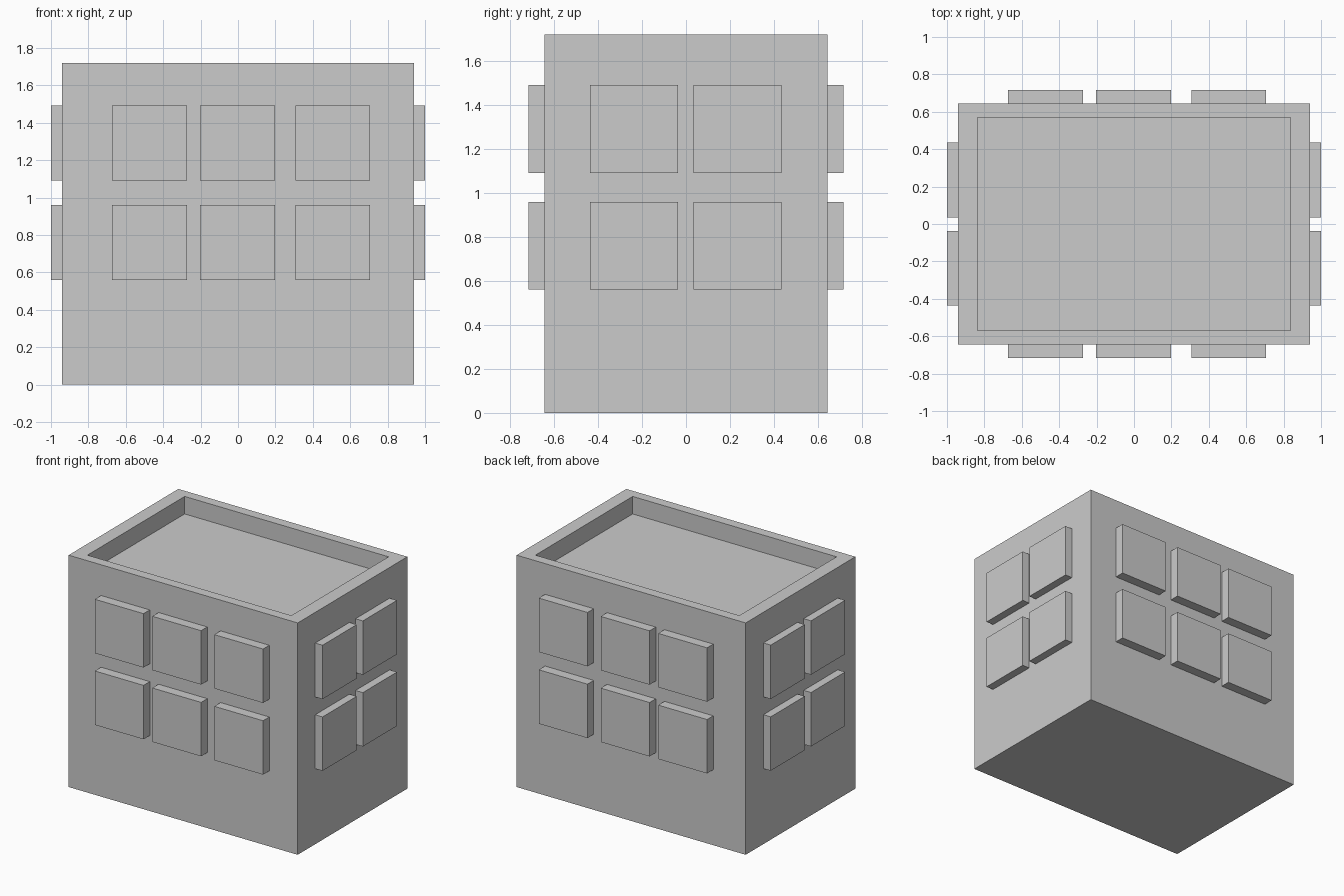
import bpy, bmesh
from mathutils import Matrix, Vector

if "Cube" in bpy.data.objects:
    bpy.data.objects.remove(bpy.data.objects["Cube"])

BX, BY, H = 0.94, 0.643, 1.72      # body half width, half depth, height
RIM_X, RIM_Y, SINK = 0.837, 0.57, 0.13
WIN = 0.4                          # window panel size


def finish(bm, name):
    mesh = bpy.data.meshes.new(name)
    bm.to_mesh(mesh)
    bm.free()
    obj = bpy.data.objects.new(name, mesh)
    bpy.context.collection.objects.link(obj)
    return obj


def box(name, lo, hi):
    lo, hi = Vector(lo), Vector(hi)
    bm = bmesh.new()
    bmesh.ops.create_cube(bm, size=1, matrix=Matrix.Translation((lo + hi) / 2)
                          @ Matrix.Diagonal((*(hi - lo), 1)))
    return finish(bm, name)


# Building body: box with the roof inset and sunk behind a parapet
bm = bmesh.new()
bmesh.ops.create_cube(bm, size=1, matrix=Matrix.Translation((0, 0, H / 2))
                      @ Matrix.Diagonal((2 * BX, 2 * BY, H, 1)))
bm.normal_update()
roof = next(f for f in bm.faces if f.normal.z > 0.9)
bmesh.ops.inset_individual(bm, faces=[roof], thickness=0.05)
for v in roof.verts:
    v.co.x = RIM_X if v.co.x > 0 else -RIM_X
    v.co.y = RIM_Y if v.co.y > 0 else -RIM_Y
floor = bmesh.ops.extrude_discrete_faces(bm, faces=[roof])["faces"][0]
bmesh.ops.translate(bm, verts=floor.verts, vec=(0, 0, -SINK))
bmesh.ops.recalc_face_normals(bm, faces=bm.faces)
finish(bm, "building_body")

# Window panels: two storeys on all four walls
h = WIN / 2
for storey, z in (("lower", 0.76), ("upper", 1.292)):
    for side, s in (("front", -1), ("back", 1)):
        ys = sorted((s * (BY - 0.02), s * 0.716))
        for i, x in enumerate((-0.474, -0.002, 0.507)):
            box(f"{side}_{storey}_window_{i + 1}",
                (x - h, ys[0], z - h), (x + h, ys[1], z + h))
    for side, s in (("left", -1), ("right", 1)):
        xs = sorted((s * (BX - 0.02), s * 1.0))
        for i, y in enumerate((-0.237, 0.235)):
            box(f"{side}_{storey}_window_{i + 1}",
                (xs[0], y - h, z - h), (xs[1], y + h, z + h))
